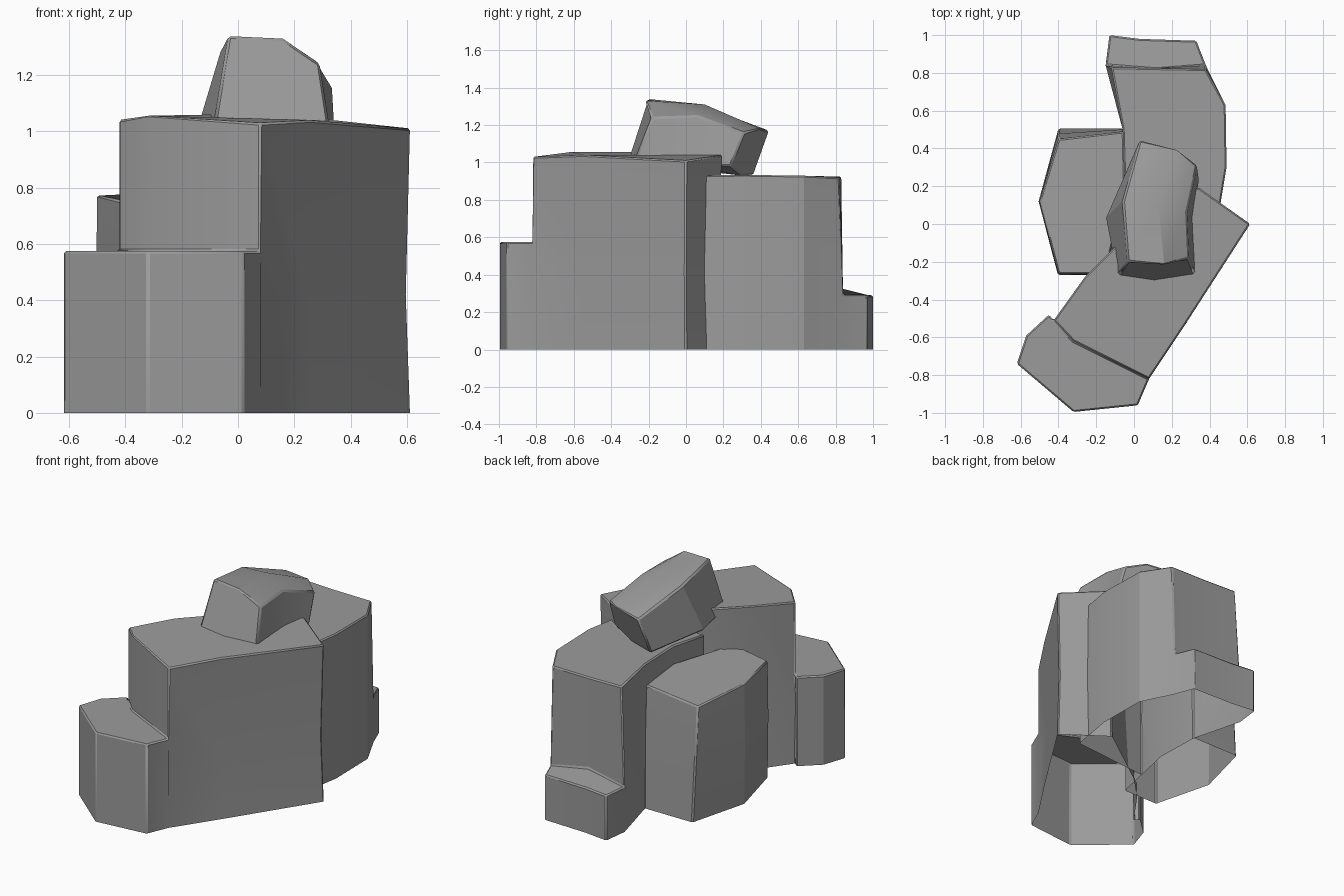
import bpy, bmesh, math
from mathutils import Vector

if "Cube" in bpy.data.objects:
    bpy.data.objects.remove(bpy.data.objects["Cube"])

mat = bpy.data.materials.new("stone grey")
mat.diffuse_color = (0.33, 0.33, 0.33, 1)
mat.use_nodes = True
mat.node_tree.nodes["Principled BSDF"].inputs["Base Color"].default_value = mat.diffuse_color


def finish(name, bm, bevel):
    bmesh.ops.recalc_face_normals(bm, faces=bm.faces[:])
    me = bpy.data.meshes.new(name)
    bm.to_mesh(me)
    bm.free()
    me.materials.append(mat)
    ob = bpy.data.objects.new(name, me)
    bpy.context.collection.objects.link(ob)
    mod = ob.modifiers.new("worn_edges", 'BEVEL')
    mod.width = bevel
    mod.segments = 1
    mod.limit_method = 'ANGLE'
    mod.angle_limit = math.radians(35)
    bpy.context.view_layer.objects.active = ob
    ob.select_set(True)
    bpy.ops.object.shade_smooth_by_angle(angle=math.radians(25))
    ob.select_set(False)


def rock(name, high, low=(), riser=(), waist=None):
    """Open-bottomed slab; high = (x, y, top z, top dx, top dy), low = (x, y, ledge z),
    riser = extra points where the tall part rises from the ledge."""
    bm = bmesh.new()
    new = lambda x, y, z: bm.verts.new((x, y, z))
    base = [new(p[0], p[1], 0) for p in high]
    top = []
    for p in high:
        dx, dy = p[3:] or (0, 0)
        top.append(new(p[0] + dx, p[1] + dy, p[2]))
    n = len(high)
    if not low:
        for i in range(n):
            j = (i + 1) % n
            bm.faces.new((base[i], base[j], top[j], top[i]))
        bm.faces.new(top)
    else:
        def ledge_corner(p, z):
            return new(p[0], p[1], z)
        s = ledge_corner(high[0], low[-1][2])
        e = ledge_corner(high[-1], low[0][2])
        for i in range(n - 1):
            f = [base[i], base[i + 1]]
            if i == n - 2:
                f.append(e)
            f += [top[i + 1], top[i]]
            if i == 0:
                f.append(s)
            bm.faces.new(f)
        # ledge walls and ledge top
        lb = [base[-1]] + [new(p[0], p[1], 0) for p in low] + [base[0]]
        lt = [e] + [new(*p) for p in low] + [s]
        for i in range(len(lb) - 1):
            bm.faces.new((lb[i], lb[i + 1], lt[i + 1], lt[i]))
        rb = [new(p[0], p[1], p[3]) for p in riser]
        rt = [new(p[0], p[1], p[2]) for p in riser]
        bm.faces.new(lt + rb[::-1])
        # riser between ledge and top
        b, t = [e] + rb + [s], [top[-1]] + rt + [top[0]]
        for i in range(len(b) - 1):
            bm.faces.new((b[i], b[i + 1], t[i + 1], t[i]))
        bm.faces.new(top + rt)
    # slight hollow halfway up the tall walls
    if waist:
        z, depth = waist
        bmesh.ops.recalc_face_normals(bm, faces=bm.faces[:])
        tall = [f for f in bm.faces if abs(f.normal.z) < 0.3
                and min(v.co.z for v in f.verts) == 0
                and max(v.co.z for v in f.verts) > 0.65]
        edges = {ed for f in tall for ed in f.edges}
        verts = {v for f in tall for v in f.verts}
        r = bmesh.ops.bisect_plane(bm, geom=tall + list(edges) + list(verts),
                                   plane_co=(0, 0, z), plane_no=(0, 0, 1))
        bm.normal_update()
        cut = [v for v in r["geom_cut"] if isinstance(v, bmesh.types.BMVert)]
        for v, nrm in [(v, v.normal.copy()) for v in cut]:
            v.co -= Vector((nrm.x, nrm.y, 0)) * depth
    finish(name, bm, 0.008)


# large front slab with a lower ledge
rock("front_rock",
     [(0.08, -0.82, 1.03), (0.26, -0.55, 1.04), (0.615, 0.0, 1.01), (0.34, 0.195, 1.04),
      (-0.1, -0.12, 1.06), (-0.26, -0.28, 1.06), (-0.425, -0.51, 1.04)],
     [(-0.45, -0.48, 0.575), (-0.57, -0.59, 0.575), (-0.62, -0.74, 0.575),
      (-0.32, -0.995, 0.575), (0.02, -0.96, 0.575)],
     [(-0.32, -0.62, 1.06, 0.575)], waist=(0.42, 0.015))

# curved back slab with a low ledge
rock("back_rock",
     [(-0.15, 0.84, 0.925, 0.03, -0.01), (-0.06, 0.5, 0.93), (-0.05, 0.2, 0.93), (-0.1, -0.05, 0.92),
      (0.44, 0.0, 0.93), (0.49, 0.3, 0.935), (0.485, 0.63, 0.93), (0.38, 0.84, 0.92, 0, -0.02)],
     [(0.33, 0.97, 0.29), (0.03, 0.98, 0.29), (-0.13, 1.0, 0.29)],
     [(0.12, 0.825, 0.92, 0.335)])

# smaller left slab
rock("left_rock",
     [(-0.4, -0.265, 0.75), (-0.15, -0.265, 0.79), (-0.05, 0.2, 0.82), (-0.055, 0.505, 0.79, 0, -0.015),
      (-0.4, 0.505, 0.725, 0, -0.055), (-0.5, 0.12, 0.775)], waist=(0.4, -0.005))

# tilted boulder lying on top, lofted from three sections
sections = [
    [(-0.09, -0.28, 1.0), (-0.035, -0.2, 1.34), (0.16, -0.22, 1.33), (0.29, -0.18, 1.24),
     (0.325, -0.27, 1.02), (0.12, -0.315, 1.02)],
    [(-0.15, 0.03, 0.99), (-0.06, 0.12, 1.29), (0.13, 0.1, 1.31), (0.28, 0.06, 1.25),
     (0.315, 0.03, 0.98), (0.1, 0.03, 0.96)],
    [(0.0, 0.36, 0.93), (0.03, 0.445, 1.17), (0.23, 0.4, 1.18), (0.335, 0.31, 1.16),
     (0.345, 0.24, 0.98), (0.18, 0.3, 0.93)]]
bm = bmesh.new()
rings = [[bm.verts.new(p) for p in s] for s in sections]
for a, b in zip(rings, rings[1:]):
    for i in range(6):
        j = (i + 1) % 6
        bm.faces.new((a[i], a[j], b[j], b[i]))
bm.faces.new(rings[0])
bm.faces.new(rings[-1])
finish("top_boulder", bm, 0.01)
